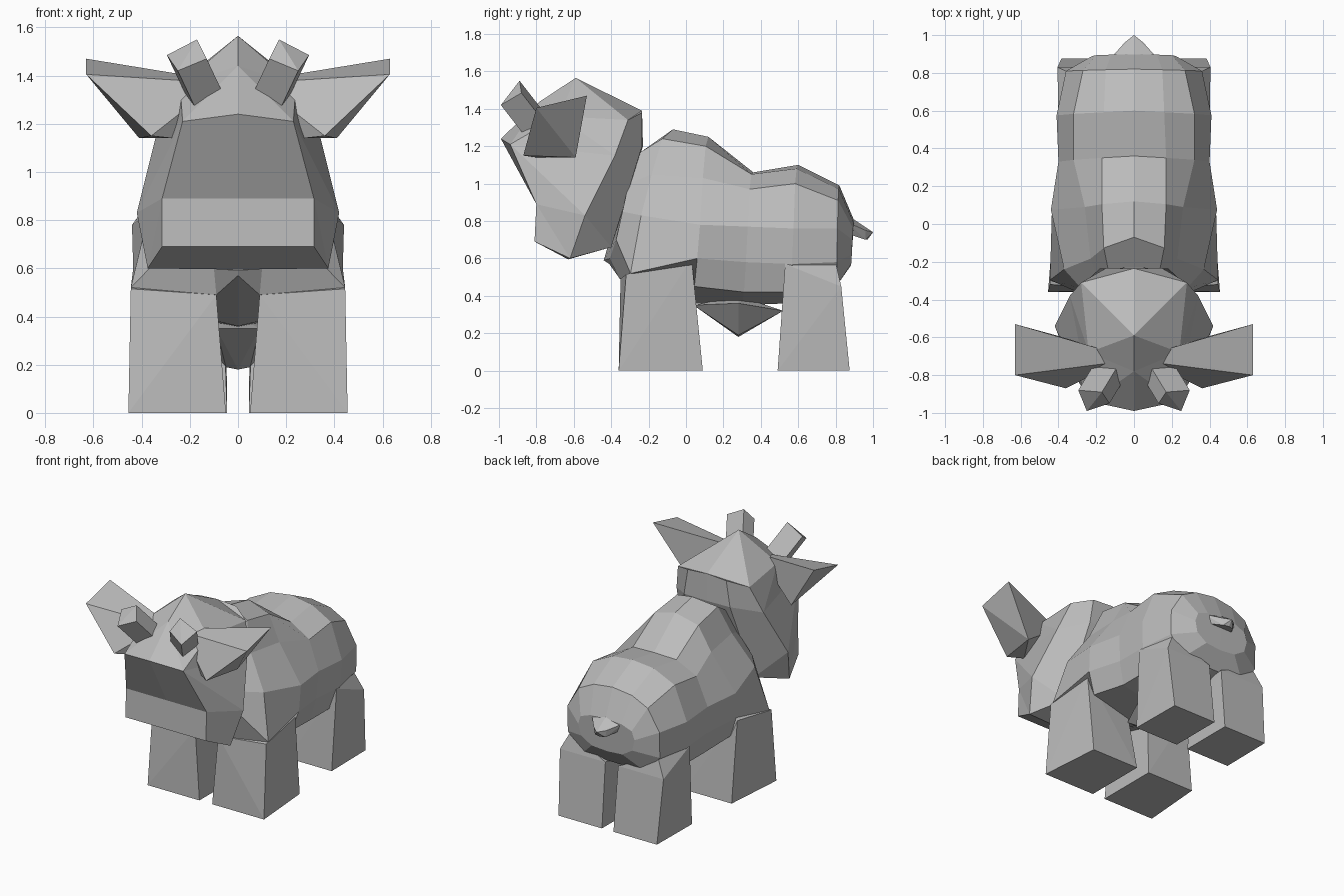
import bpy, bmesh
from mathutils import Vector

cube = bpy.data.objects.get("Cube")
if cube:
    bpy.data.objects.remove(cube)

GREY = (0.5, 0.5, 0.5, 1)
hide = bpy.data.materials.new("plain grey")
hide.use_nodes = True
hide.diffuse_color = GREY
hide.node_tree.nodes["Principled BSDF"].inputs["Base Color"].default_value = GREY


def finish(name, bm):
    """Turn a bmesh half into a flat shaded object mirrored on x."""
    bmesh.ops.recalc_face_normals(bm, faces=bm.faces)
    mesh = bpy.data.meshes.new(name)
    bm.to_mesh(mesh)
    bm.free()
    obj = bpy.data.objects.new(name, mesh)
    bpy.context.collection.objects.link(obj)
    mesh.materials.append(hide)
    obj.modifiers.new("Mirror", "MIRROR")


def hull(name, points):
    """Convex faceted block around a few corner points."""
    bm = bmesh.new()
    for p in points:
        bm.verts.new(p)
    bmesh.ops.convex_hull(bm, input=bm.verts)
    finish(name, bm)


# Body: half rings from chest to rump, each (y at spine, y at belly, section)
rings = [
    (-.24, -.44, [(0, 1.17), (.13, 1.15), (.19, 1.0), (.28, .85), (.27, .7), (.1, .6), (0, .59)]),
    (-.07, -.41, [(0, 1.29), (.16, 1.24), (.23, 1.05), (.37, .83), (.445, .52), (.09, .49), (0, .57)]),
    (.12, .03, [(0, 1.25), (.17, 1.2), (.26, 1.03), (.44, .78), (.435, .6), (.38, .45), (0, .36)]),
    (.36, .3, [(0, 1.06), (.17, 1.05), (.32, .97), (.4, .77), (.39, .58), (.35, .42), (0, .35)]),
    (.6, .55, [(0, 1.1), (.16, 1.08), (.32, 1.0), (.41, .76), (.4, .57), (.35, .42), (0, .36)]),
    (.82, .8, [(0, .99), (.15, .97), (.27, .91), (.36, .76), (.36, .58), (.25, .45), (0, .45)]),
    (.9, .88, [(0, .8), (.12, .79), (.2, .76), (.22, .7), (.2, .62), (.12, .57), (0, .56)]),
]
bm = bmesh.new()
loft = []
for top, bottom, section in rings:
    last = len(section) - 1
    loft.append([bm.verts.new((x, top + (bottom - top) * i / last, z))
                 for i, (x, z) in enumerate(section)])
for a, b in zip(loft, loft[1:]):
    for i in range(len(a) - 1):
        bm.faces.new((a[i], b[i], b[i + 1], a[i + 1]))
bm.faces.new(loft[0])
bm.faces.new(loft[-1])
finish("body", bm)

# Head: named half points joined into facets
points = {
    "brow": (0, -.99, 1.24), "brow_s": (.23, -.94, 1.21),
    "muzzle": (0, -.8, .89), "muzzle_s": (.315, -.8, .89),
    "lip": (0, -.81, .69), "lip_s": (.315, -.81, .69),
    "chin": (0, -.63, .595), "chin_s": (.375, -.62, .6),
    "cheek": (.42, -.54, .83), "jaw": (.34, -.38, 1.15), "ridge": (.28, -.31, 1.34),
    "throat": (0, -.4, .66), "throat_s": (.25, -.4, .66),
    "nape": (0, -.23, 1.2), "nape_s": (.18, -.235, 1.2),
    "crown": (0, -.235, 1.39), "crown_s": (.15, -.235, 1.38),
    "apex": (0, -.59, 1.565), "temple": (.24, -.68, 1.36), "poll": (0, -.78, 1.44),
}
# Face and muzzle
front = ["brow brow_s muzzle_s muzzle", "muzzle muzzle_s lip_s lip", "lip lip_s chin_s chin"]
# Cheeks
sides = ["muzzle_s chin_s lip_s", "muzzle_s cheek chin_s", "brow_s cheek muzzle_s",
         "brow_s jaw cheek", "brow_s temple jaw", "temple ridge jaw"]
# Forehead and crown
upper = ["brow poll brow_s", "brow_s poll temple", "poll apex temple",
         "apex ridge temple", "apex crown ridge", "crown crown_s ridge"]
# Nape and throat
rear = ["crown nape nape_s crown_s", "crown_s nape_s jaw ridge", "nape_s throat_s cheek jaw",
        "throat_s chin_s cheek", "nape throat throat_s nape_s", "throat chin chin_s throat_s"]
bm = bmesh.new()
verts = {name: bm.verts.new(p) for name, p in points.items()}
for facet in front + sides + upper + rear:
    bm.faces.new([verts[n] for n in facet.split()])
finish("head", bm)

# Ears: flared wedges
hull("ears", [(.63, -.53, 1.47), (.63, -.8, 1.405), (.36, -.87, 1.15), (.41, -.59, 1.14),
              (.27, -.8, 1.14), (.08, -.73, 1.37), (.08, -.69, 1.38)])

# Horns: square caps swept back into the skull
cap = [Vector(p) for p in ((.17, -.89, 1.55), (.295, -.88, 1.485),
                           (.25, -.99, 1.42), (.13, -.95, 1.47))]
hull("horns", cap + [p + Vector((-.085, .14, -.18)) for p in cap])


def legs(name, feet, top):
    """Pair of block legs standing on the ground with shaped tops."""
    hull(name, [(x, y, 0) for x, y in feet] + top)


legs("front_legs", [(.05, -.36), (.455, -.36), (.05, .09), (.42, .09)],
     [(.445, -.32, .515), (.09, -.35, .49), (.425, .03, .6), (.09, .03, .47)])
legs("hind_legs", [(.045, .49), (.39, .49), (.045, .875), (.385, .875)],
     [(.4, .53, .57), (.405, .83, .45), (.06, .53, .42), (.05, .83, .45), (.34, .8, .58)])

# Udder: pointed wedge below the belly
hull("udder", [(0, .04, .35), (.09, .04, .35), (0, .52, .32), (.09, .52, .32),
               (.2, .28, .36), (0, .28, .18), (.05, .28, .19), (0, .28, .4)])

# Tail: short scoop on the rump
hull("tail", [(.13, .87, .79), (.1, .87, .73), (.05, .96, .75), (.04, .96, .7),
              (0, 1, .74), (0, .97, .7), (0, .88, .82), (0, .87, .73)])
